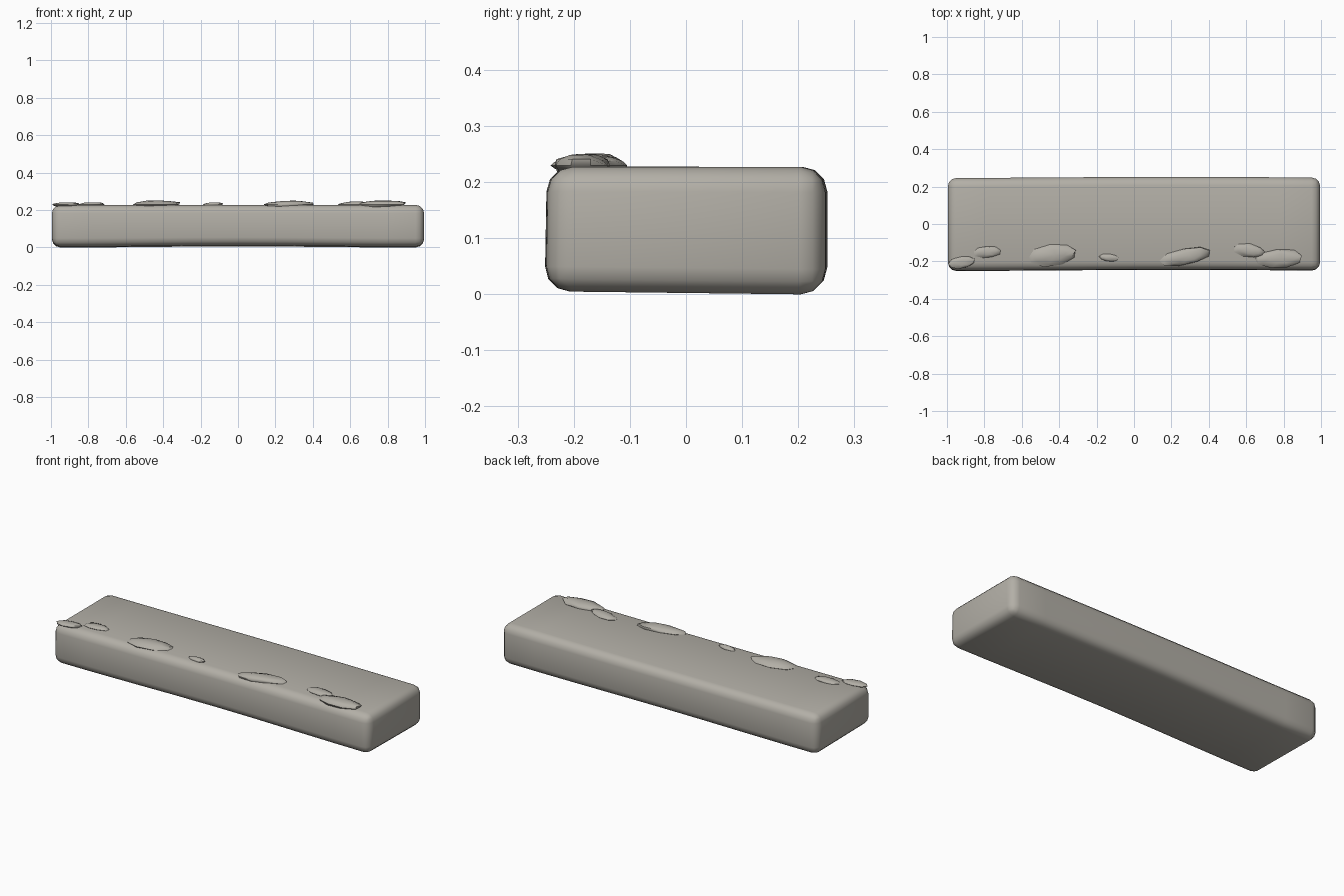
import bpy, bmesh, math, random
from mathutils import Matrix, Vector

random.seed(4)
if "Cube" in bpy.data.objects:
    bpy.data.objects.remove(bpy.data.objects["Cube"], do_unlink=True)

stone = bpy.data.materials.new("warm grey stone")
stone.use_nodes = True
stone.diffuse_color = (0.45, 0.43, 0.385, 1)
stone.node_tree.nodes["Principled BSDF"].inputs["Base Color"].default_value = stone.diffuse_color


def finish(bm, name, angle):
    bmesh.ops.recalc_face_normals(bm, faces=bm.faces)
    mesh = bpy.data.meshes.new(name)
    bm.to_mesh(mesh)
    bm.free()
    mesh.materials.append(stone)
    ob = bpy.data.objects.new(name, mesh)
    bpy.context.collection.objects.link(ob)
    bpy.ops.object.select_all(action='DESELECT')
    ob.select_set(True)
    bpy.context.view_layer.objects.active = ob
    bpy.ops.object.shade_smooth_by_angle(angle=math.radians(angle))
    return ob


# Long block with softened edges and slightly worn, wavy sides
bm = bmesh.new()
bmesh.ops.create_cube(bm, size=1, matrix=Matrix.Translation((0, 0, 0.114))
                      @ Matrix.Diagonal((1.99, 0.498, 0.226, 1)))
bmesh.ops.bevel(bm, geom=bm.edges[:], offset=0.045, segments=3, profile=0.5, affect='EDGES')
for i in range(-3, 4):
    bmesh.ops.bisect_plane(bm, geom=bm.verts[:] + bm.edges[:] + bm.faces[:],
                           plane_co=(i * 0.26, 0, 0), plane_no=(1, 0, 0))
for v in bm.verts:
    x, y, z = v.co
    low = 1 - z / 0.228
    v.co.z += low * (0.004 + 0.003 * math.cos(3.6 * x) - 0.012 * y)
    v.co.y += 0.003 * math.sin(2.5 * x + 1) + (0.004 * (1 - low) if y < 0 else 0)
finish(bm, "stone_block", 60)

# Flat chips along the front edge: x, y, half length, half width, top height, turn
chips = [(-0.92, -0.205, 0.076, 0.033, 0.241, 10),
         (-0.785, -0.15, 0.076, 0.033, 0.242, 4),
         (-0.44, -0.168, 0.135, 0.056, 0.252, 8),
         (-0.133, -0.18, 0.054, 0.021, 0.241, -3),
         (0.275, -0.175, 0.14, 0.046, 0.25, 12),
         (0.615, -0.142, 0.09, 0.036, 0.246, -8),
         (0.77, -0.185, 0.132, 0.052, 0.251, 3)]
for n, (x, y, length, width, top, turn) in enumerate(chips):
    bm = bmesh.new()
    bmesh.ops.create_uvsphere(bm, u_segments=9, v_segments=6, radius=1)
    for v in bm.verts:
        v.co *= random.uniform(0.9, 1.06)
        v.co.x += 0.15 * v.co.z
    bmesh.ops.transform(bm, verts=bm.verts, matrix=Matrix.Translation((x, y, 0.229))
                        @ Matrix.Rotation(math.radians(turn), 4, 'Z')
                        @ Matrix.Diagonal((length, width, top - 0.229, 1)))
    for v in bm.verts:
        v.co.x = max(v.co.x, -0.998)
    finish(bm, f"stone_chip_{n + 1}", 50)
